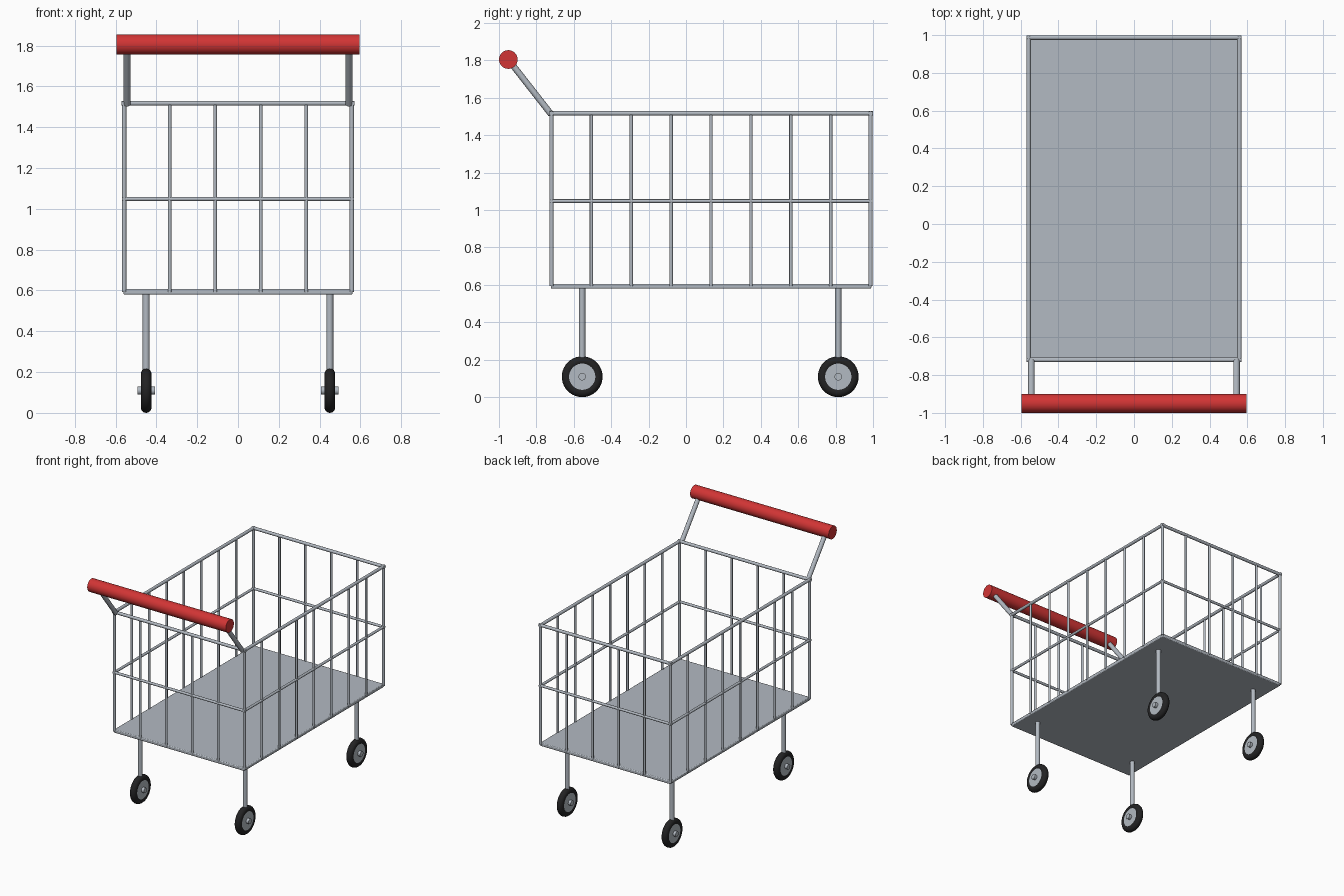
import bpy, bmesh, math
from mathutils import Vector

if "Cube" in bpy.data.objects:
    bpy.data.objects.remove(bpy.data.objects["Cube"])


def material(name, rgb):
    m = bpy.data.materials.new(name)
    m.diffuse_color = (*rgb, 1)
    m.use_nodes = True
    m.node_tree.nodes["Principled BSDF"].inputs["Base Color"].default_value = m.diffuse_color
    return m


METAL = material("steel grey", (0.45, 0.49, 0.54))
RED = material("handle red", (0.64, 0.035, 0.035))
RUBBER = material("tyre black", (0.016, 0.016, 0.017))

X, Y0, Y1 = 0.558, -0.719, 0.987      # basket wall planes
Z0, ZM, Z1 = 0.593, 1.048, 1.517      # floor, middle and top rail heights


def finish(ob, name, mat):
    ob.name = name
    ob.data.materials.clear()
    ob.data.materials.append(mat)
    bpy.ops.object.select_all(action='DESELECT')
    ob.select_set(True)
    bpy.context.view_layer.objects.active = ob
    bpy.ops.object.shade_smooth_by_angle(angle=math.radians(50))
    return ob


def rod(name, a, b, r, mat=METAL, sides=12):
    a, b = Vector(a), Vector(b)
    d = b - a
    bpy.ops.mesh.primitive_cylinder_add(vertices=sides, radius=r, depth=d.length,
                                        location=(a + b) / 2,
                                        rotation=d.to_track_quat('Z', 'Y').to_euler())
    return finish(bpy.context.object, name, mat)


# Basket floor
bpy.ops.mesh.primitive_cube_add(size=1, location=(0, (Y0 + Y1) / 2, Z0))
floor = bpy.context.object
floor.scale = (2 * X + 0.006, Y1 - Y0 + 0.008, 0.026)
bpy.ops.object.transform_apply(location=False, rotation=False, scale=True)
bev = floor.modifiers.new("soft edge", 'BEVEL')
bev.width, bev.segments = 0.006, 2
finish(floor, "basket_floor", METAL)

# Horizontal rails around the basket
for label, z, r in (("top", Z1, 0.012), ("middle", ZM, 0.010)):
    for s in (-1, 1):
        rod(label + "_side_rail", (s * X, Y0 - r, z), (s * X, Y1 + r, z), r)
    for y in (Y0, Y1):
        rod(label + "_end_rail", (-X - r, y, z), (X + r, y, z), r)

# Vertical wires: sides, then ends, then corner posts
for s in (-1, 1):
    for i in range(1, 8):
        y = Y0 + (Y1 - Y0) * i / 8
        rod("side_wire", (s * X, y, Z0), (s * X, y, Z1), 0.009)
for y in (Y0, Y1):
    for i in range(1, 5):
        x = -X + 2 * X * i / 5
        rod("end_wire", (x, y, Z0), (x, y, Z1), 0.009)
    for s in (-1, 1):
        rod("corner_post", (s * X, y, Z0), (s * X, y, Z1), 0.011)

# Push handle and its arms
for s in (-1, 1):
    rod("handle_arm", (s * 0.543, Y0 - 0.002, 1.512), (s * 0.543, -0.95, 1.805), 0.017, sides=16)
rod("push_handle", (-0.595, -0.95, 1.805), (0.595, -0.95, 1.805), 0.05, RED, 32)

# Legs and wheels
for s in (-1, 1):
    for y in (-0.555, 0.814):
        x, zc = s * 0.45, 0.109
        rod("leg", (x, y, 0.19), (x, y, Z0), 0.017, sides=16)
        bpy.ops.mesh.primitive_torus_add(major_radius=0.083, minor_radius=0.026,
                                         major_segments=40, minor_segments=14,
                                         location=(x, y, zc), rotation=(0, math.pi / 2, 0))
        finish(bpy.context.object, "tyre", RUBBER)
        rod("wheel_hub", (x - 0.022, y, zc), (x + 0.022, y, zc), 0.075, sides=32)
        rod("axle", (x - 0.043, y, zc), (x + 0.043, y, zc), 0.02, sides=16)
